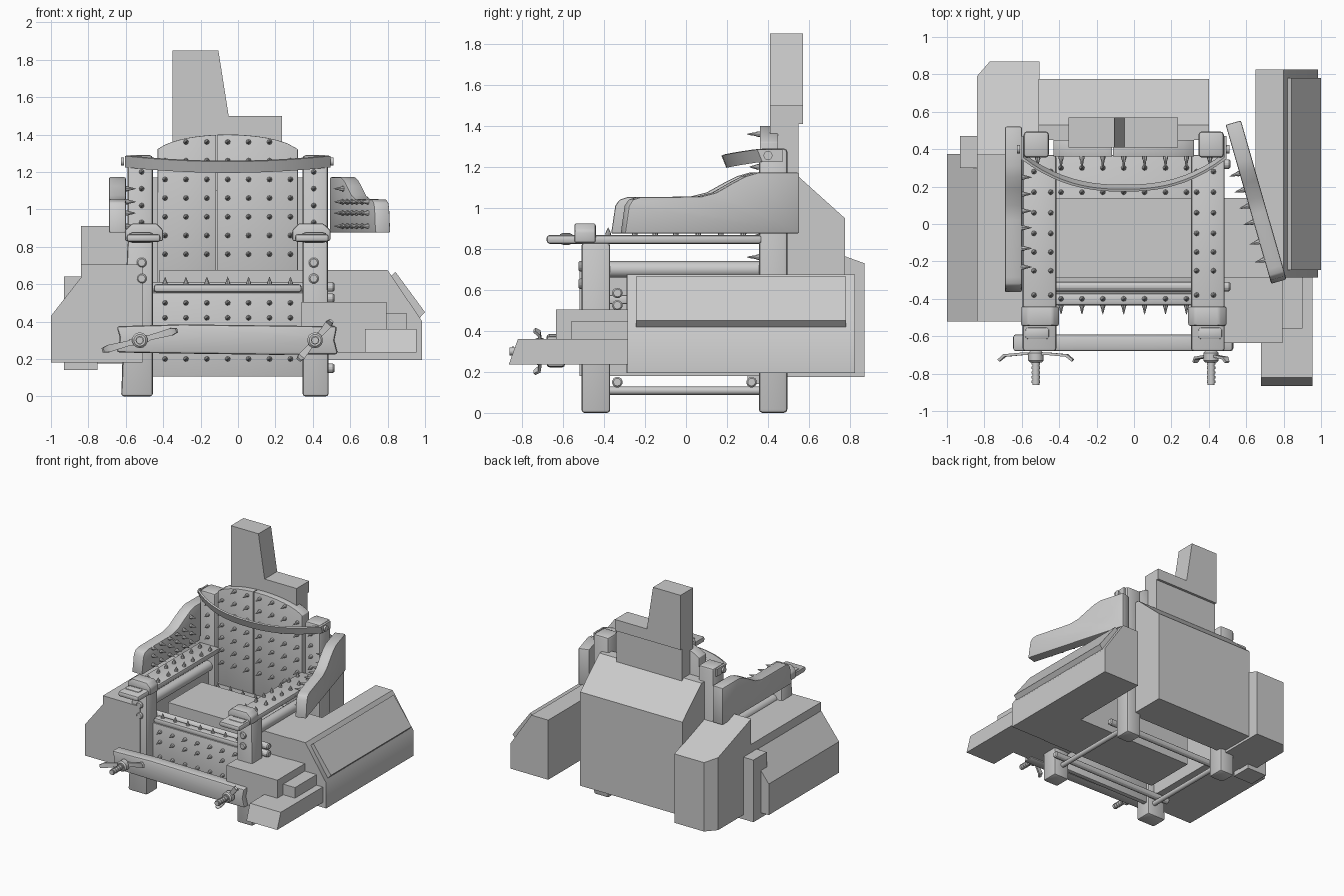
import bpy, bmesh, math
from mathutils import Vector, Matrix

if "Cube" in bpy.data.objects:
    bpy.data.objects.remove(bpy.data.objects["Cube"])

CX = -0.055  # chair centre line


def finish(name, bm, bevel=0.0, seg=2):
    bmesh.ops.recalc_face_normals(bm, faces=bm.faces)
    if bevel:
        edges = [e for e in bm.edges if e.calc_face_angle(0) > 0.5]
        bmesh.ops.bevel(bm, geom=edges, offset=bevel, segments=seg, affect='EDGES', profile=0.5)
    me = bpy.data.meshes.new(name)
    bm.to_mesh(me)
    bm.free()
    ob = bpy.data.objects.new(name, me)
    bpy.context.collection.objects.link(ob)
    return ob


def prism(name, pts, axis, a, b, bevel=0.0, matrix=None):
    put = {'x': lambda p, t: (t, p[0], p[1]),
           'y': lambda p, t: (p[0], t, p[1]),
           'z': lambda p, t: (p[0], p[1], t)}[axis]
    bm = bmesh.new()
    lo = [bm.verts.new(put(p, a)) for p in pts]
    hi = [bm.verts.new(put(p, b)) for p in pts]
    bm.faces.new(lo)
    bm.faces.new(hi)
    for i in range(len(pts)):
        j = (i + 1) % len(pts)
        bm.faces.new((lo[i], lo[j], hi[j], hi[i]))
    if matrix:
        bm.transform(matrix)
    return finish(name, bm, bevel)


def box(name, x, y, z, bevel=0.0):
    return prism(name, [(x[0], y[0]), (x[1], y[0]), (x[1], y[1]), (x[0], y[1])], 'z', z[0], z[1], bevel)


def rod(name, p, q, r, n=12, bevel=0.0):
    p, q = Vector(p), Vector(q)
    bm = bmesh.new()
    m = Matrix.Translation((p + q) / 2) @ (q - p).to_track_quat('Z', 'Y').to_matrix().to_4x4()
    bmesh.ops.create_cone(bm, cap_ends=True, segments=n, radius1=r, radius2=r, depth=(q - p).length, matrix=m)
    return finish(name, bm, bevel, 1)


def spikes(name, points, direction, length=0.06, matrix=None):
    # rounded collar with a tapering tip, many in one mesh
    bm = bmesh.new()
    rot = Vector(direction).to_track_quat('Z', 'Y').to_matrix().to_4x4()
    prof = [(0.013, -0.01), (0.014, 0.008), (0.009, 0.022), (0.005, length * 0.75)]
    for p in points:
        m = Matrix.Translation(p) @ rot
        if matrix:
            m = matrix @ m
        rings = [[bm.verts.new(m @ Vector((r * math.cos(k * math.pi / 4), r * math.sin(k * math.pi / 4), h)))
                  for k in range(8)] for r, h in prof]
        tip = bm.verts.new(m @ Vector((0, 0, length)))
        for k in range(8):
            j = (k + 1) % 8
            for a, b in zip(rings, rings[1:]):
                bm.faces.new((a[k], a[j], b[j], b[k]))
            bm.faces.new((rings[-1][k], rings[-1][j], tip))
    return finish(name, bm)


def band(name, sections, thick):
    # strip through (top, bottom) pairs, solidified
    bm = bmesh.new()
    rows = [(bm.verts.new(a), bm.verts.new(b)) for a, b in sections]
    for r, s in zip(rows, rows[1:]):
        bm.faces.new((r[0], s[0], s[1], r[1]))
    bmesh.ops.recalc_face_normals(bm, faces=bm.faces)
    bmesh.ops.solidify(bm, geom=bm.faces[:], thickness=thick)
    return finish(name, bm)


# chair posts, arms and rails, both sides
for s, side in ((-1, 'left'), (1, 'right')):
    X = lambda a: CX + s * a
    span = lambda a, b: sorted((X(a), X(b)))
    box('back_post_' + side, span(0.40, 0.535), (0.355, 0.495), (0, 1.29), 0.018)
    w = 0.57 if s < 0 else 0.54
    prism('front_leg_' + side, [(X(0.40), 0), (X(w), 0), (X(0.535), 0.83), (X(0.40), 0.83)], 'y', -0.51, -0.37, 0.015)
    box('armrest_' + side, span(0.36, 0.54), (-0.68, 0.37), (0.825, 0.868), 0.015)
    sx = [(X(0.345), 0.83), (X(0.345), 0.89), (X(0.38), 0.925), (X(0.51), 0.925), (X(0.55), 0.89), (X(0.55), 0.83)]
    prism('wrist_strap_' + side, sx, 'y', -0.545, -0.44, 0.012)
    rod('side_rail_' + side, (X(0.46), -0.4, 0.70), (X(0.46), 0.38, 0.70), 0.04, 16)
    rod('side_stretcher_' + side, (X(0.46), -0.4, 0.108), (X(0.46), 0.38, 0.108), 0.02)
    spikes('arm_spikes_' + side, [(X(a), y, 0.866) for a in (0.39, 0.48)
           for y in (0.28, 0.17, 0.06, -0.05, -0.15, -0.25, -0.38)], (0, 0, 1), 0.04)
    spikes('post_spikes_' + side, [(X(0.46), 0.357, 0.93 + 0.09 * i) for i in range(4)], (0, -1, 0), 0.05)
    for z in (0.63, 0.715):
        rod('leg_peg_' + side, (X(0.46), -0.525, z), (X(0.46), -0.5, z), 0.028, 12, 0.008)
    box('armrest_bracket_' + side, span(0.395, 0.53), (-0.62, -0.55), (0.82, 0.878), 0.02)

# cross bars running through the legs
for y, z in ((-0.335, 0.15), (0.32, 0.15), (-0.335, 0.525), (-0.335, 0.585)):
    rod('cross_bar', (-0.62, y, z), (0.515, y, z), 0.027, 12, 0.008)

# seat, seat edge and front panel
box('seat', (-0.43, 0.32), (-0.42, 0.37), (0.53, 0.575), 0.01)
box('seat_edge', (-0.45, 0.34), (-0.435, -0.37), (0.555, 0.60), 0.015)
box('front_panel', (-0.46, 0.35), (-0.43, -0.39), (0.105, 0.555), 0.006)
cols = [-0.39 + 0.1117 * i for i in range(7)]
spikes('front_panel_spikes', [(x, -0.43, z) for x in cols for z in (0.2, 0.3, 0.42, 0.5)], (0, -1, 0), 0.055)
spikes('seat_edge_spikes', [(x, -0.40, 0.595) for x in cols], (0, 0, 1), 0.045)
spikes('seat_spikes', [(x, y, 0.572) for x in cols for y in (0.17, 0.30)], (0, 0, 1), 0.05)

# arched backrest in two planks with a split between them
def arch(x):
    return 1.28 + 0.12 * math.sqrt(max(0, 1 - ((x - CX) / 0.4) ** 2))

for name, x0, x1 in (('back_plank_left', -0.43, -0.118), ('back_plank_right', -0.112, 0.32)):
    xs = [x0 + (x1 - x0) * i / 8 for i in range(9)]
    prism(name, [(x1, 0.55), (x0, 0.55)] + [(x, arch(x)) for x in xs], 'y', 0.36, 0.45, 0.003)
spikes('back_spikes', [(x, 0.36, 0.76 + 0.1 * i) for x in cols for i in range(7) if 0.76 + 0.1 * i < arch(x) - 0.01],
       (0, -1, 0), 0.065)

# chest strap bowing forward between the posts
secs = [((-0.605, 0.47, 1.285), (-0.605, 0.47, 1.225))]
for i in range(21):
    t = -1 + i / 10
    x = CX + 0.55 * t
    y = 0.185 + 0.175 * abs(t) ** 2.4
    z = 1.235 + 0.03 * t * t
    secs.append(((x, y - 0.012, z + 0.02), (x, y + 0.012, z - 0.04)))
secs.append(((0.495, 0.47, 1.285), (0.495, 0.47, 1.225)))
band('chest_strap', secs, 0.014)
for x, d in ((-0.61, -1), (0.495, 1)):
    rod('strap_rivet', (x, 0.40, 1.255), (x + d * 0.015, 0.40, 1.255), 0.022)

# spiked side wings, the right one swung outward
wing = [(-0.365, 0.875), (-0.345, 1.01), (-0.325, 1.04), (-0.285, 1.053), (0.02, 1.055), (0.10, 1.075),
        (0.19, 1.125), (0.25, 1.155), (0.31, 1.172), (0.52, 1.172), (0.52, 0.875)]
ws = [(y, z) for y in (-0.23, -0.13, -0.02, 0.07, 0.16, 0.25) for z in (0.91, 0.98, 1.04, 1.11)
      if z < 1.05 or y > 0.2]
prism('side_wing_left', wing, 'x', -0.69, -0.60, 0.008)
spikes('side_wing_spikes_left', [(-0.60, y, z) for y, z in ws], (1, 0, 0), 0.055)
swing = Matrix.Translation((0.49, 0.53, 0)) @ Matrix.Rotation(math.radians(16), 4, 'Z') @ Matrix.Translation((0, -0.52, 0))
prism('side_wing_right', wing, 'x', 0, 0.085, 0.008, swing)
spikes('side_wing_spikes_right', [(0, y, z) for y, z in ws], (-1, 0, 0), 0.055, swing)

# shin board with bolts and wing nuts
prism('shin_board', [(-0.65, 0.375), (-0.63, 0.31), (-0.65, 0.235), (-0.4, 0.23), (0.2, 0.222), (0.535, 0.225),
      (0.515, 0.30), (0.53, 0.375), (0.1, 0.38), (-0.3, 0.385)], 'y', -0.68, -0.59, 0.015)
for x, ang in ((-0.525, 15), (0.412, 50)):
    rod('bolt', (x, -0.40, 0.30), (x, -0.86, 0.30), 0.019, 12)
    for k in range(5):
        rod('bolt_thread', (x, -0.85 + 0.025 * k, 0.30), (x, -0.838 + 0.025 * k, 0.30), 0.023)
    rod('wing_nut_hub', (x, -0.74, 0.30), (x, -0.68, 0.30), 0.042, 14, 0.01)
    L = 0.2 if ang == 15 else 0.14
    d = Vector((math.cos(math.radians(ang)), 0, math.sin(math.radians(ang))))
    n = Vector((-d.z, 0, d.x))
    pairs = []
    for t, y, h in ((-1, -0.735, 0.012), (-0.85, -0.71, 0.02), (-0.3, -0.70, 0.014), (0, -0.70, 0.03),
                    (0.3, -0.70, 0.014), (0.85, -0.71, 0.02), (1, -0.735, 0.012)):
        c = Vector((x, y, 0.30)) + d * L * t
        pairs.append((c + n * h, c - n * h))
    band('wing_nut_blade', pairs, 0.014)

# plain block inside the seat and stepped blocks front right
box('seat_block', (-0.42, 0.66), (-0.29, 0.14), (0.195, 0.675))
box('step_block_high', (0.34, 0.795), (-0.635, 0.14), (0.235, 0.505))
box('step_block_middle', (0.68, 0.90), (-0.56, -0.28), (0.235, 0.445))
prism('step_block_low', [(-0.865, 0.235), (-0.82, 0.36), (-0.28, 0.36), (-0.28, 0.235)], 'x', 0.68, 0.955)

# large right cabinet with a raised panel on its slope
prism('right_cabinet', [(0.65, 0.195), (0.985, 0.195), (0.985, 0.40), (0.80, 0.675), (0.65, 0.675)], 'y', -0.285, 0.825)
prism('right_cabinet_panel', [(0.815, 0.64), (0.842, 0.665), (1.0, 0.45), (0.972, 0.42)], 'y', -0.245, 0.78)

# left cabinet, small box beside it and rear left block
prism('left_cabinet', [(-1, 0.18), (-1, 0.43), (-0.84, 0.635), (-0.84, 0.705), (-0.51, 0.705), (-0.51, 0.18)],
      'y', -0.52, 0.375)
box('left_small_box', (-0.93, -0.75), (0.30, 0.47), (0.14, 0.64))
bm = bmesh.new()
plan = [(-0.84, 0.37), (-0.505, 0.37), (-0.505, 0.87), (-0.77, 0.87), (-0.84, 0.79)]
lo = [bm.verts.new((x, y, 0.175)) for x, y in plan]
hi = [bm.verts.new((x, y, 0.91 - 0.36 * (y - 0.37))) for x, y in plan]
bm.faces.new(lo)
bm.faces.new(hi)
for i in range(5):
    j = (i + 1) % 5
    bm.faces.new((lo[i], lo[j], hi[j], hi[i]))
finish('rear_left_block', bm)

# rear cabinet with sloped top, and tall block behind the backrest
prism('rear_cabinet', [(0.45, 0.195), (0.775, 0.195), (0.775, 0.95), (0.53, 1.17), (0.45, 1.17)], 'x', -0.51, 0.40)
prism('tall_block', [(-0.35, 1.41), (-0.35, 1.85), (-0.105, 1.85), (-0.05, 1.5), (0.235, 1.5), (0.235, 1.41)],
      'y', 0.41, 0.57)
box('tall_block_base', (-0.35, 0.235), (0.41, 0.55), (1.1, 1.42))

# smooth curved parts while keeping sharp edges
bpy.ops.object.select_all(action='SELECT')
bpy.context.view_layer.objects.active = bpy.context.selected_objects[0]
bpy.ops.object.shade_smooth_by_angle(angle=math.radians(35))
